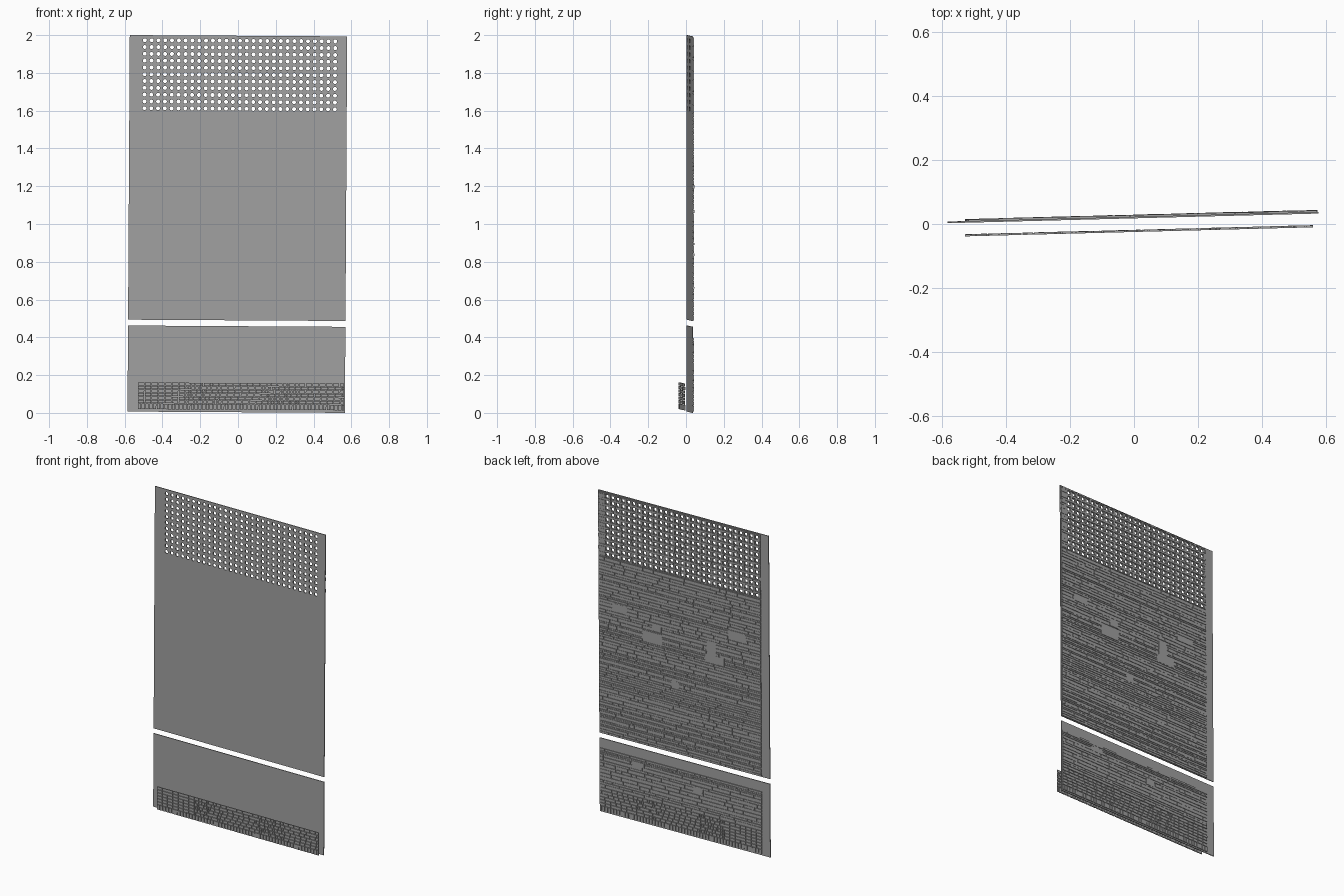
import bpy, bmesh, math, random

if "Cube" in bpy.data.objects:
    bpy.data.objects.remove(bpy.data.objects["Cube"])

random.seed(4)

grey = bpy.data.materials.new("plain_grey")
grey.diffuse_color = (0.36, 0.36, 0.36, 1)
grey.use_nodes = True
grey.node_tree.nodes["Principled BSDF"].inputs["Base Color"].default_value = grey.diffuse_color

L, R = -0.585, 0.566            # sheet edges
BL, BR = -0.53, 0.563           # cladding edges
PITCH, RAD = 0.036, 0.0105      # perforation grid
H0, Z0, COLS, ROWS = -0.523, 1.592, 29, 11


def place(u, d, w):
    """Sheet space (across, depth, up) to the slightly turned and skewed world."""
    return (u + 0.006 * w, 0.018 + 0.026 * u + d, w - 0.006 * u)


def finish(bm, name):
    for v in bm.verts:
        v.co = place(*v.co)
    bmesh.ops.recalc_face_normals(bm, faces=bm.faces[:])
    me = bpy.data.meshes.new(name)
    bm.to_mesh(me)
    bm.free()
    me.materials.append(grey)
    ob = bpy.data.objects.new(name, me)
    bpy.context.collection.objects.link(ob)


def box(bm, u0, u1, d0, d1, w0, w1):
    v = [bm.verts.new((u, d, w)) for u in (u0, u1) for d in (d0, d1) for w in (w0, w1)]
    for q in ((0, 1, 3, 2), (4, 6, 7, 5), (0, 4, 5, 1), (2, 3, 7, 6), (0, 2, 6, 4), (1, 5, 7, 3)):
        bm.faces.new([v[i] for i in q])


def sheet(name, w0, w1, holes):
    bm = bmesh.new()
    us, ws = [L, R], [w0, w1]
    if holes:
        us = [L] + [H0 + i * PITCH for i in range(COLS + 1)] + [R]
        ws = [w0] + [Z0 + j * PITCH for j in range(ROWS + 1)] + [w1]
    for i in range(len(us) - 1):
        for j in range(len(ws) - 1):
            a, b, c, e = us[i], us[i + 1], ws[j], ws[j + 1]
            corners = [(b, e), (a, e), (a, c), (b, c)]
            if holes and 0 < i < len(us) - 2 and 0 < j < len(ws) - 2:
                mu, mw = (a + b) / 2, (c + e) / 2
                for k in range(4):     # four pieces around a round hole
                    arc = [math.radians(45 + 90 * k + 30 * s) for s in (3, 2, 1, 0)]
                    pts = [corners[k], corners[(k + 1) % 4]]
                    pts += [(mu + RAD * math.cos(t), mw + RAD * math.sin(t)) for t in arc]
                    bm.faces.new([bm.verts.new((p, 0, q)) for p, q in pts])
            else:
                bm.faces.new([bm.verts.new((p, 0, q)) for p, q in corners])
    bmesh.ops.remove_doubles(bm, verts=bm.verts[:], dist=1e-5)
    ext = bmesh.ops.extrude_face_region(bm, geom=bm.faces[:], use_keep_orig=True)
    for v in ext["geom"]:
        if isinstance(v, bmesh.types.BMVert):
            v.co.y = 0.005
    finish(bm, name)


def courses(bm, w0, w1):
    """Rows of long blocks with uneven heights and lengths."""
    w = w0
    while w < w1 - 0.004:
        h = random.choice((0.010, 0.014, 0.018, 0.022))
        if w1 - w - h < 0.008:
            h = w1 - w
        u = BL
        while u < BR - 0.002:
            n = random.uniform(0.03, 0.14)
            if BR - u - n < 0.02:
                n = BR - u
            box(bm, u, u + n - 0.002, 0.005, random.uniform(0.009, 0.0112), w, w + h - 0.002)
            u += n
        w += h


def tile_grid(bm, w0, w1, d0, d1):
    """Upright tiles, narrower in two bands, with a taller bottom course."""
    levels = [w0, w0 + 0.032]
    n = 6
    levels += [levels[1] + (w1 - levels[1]) * (i + 1) / n for i in range(n)]
    for j in range(len(levels) - 1):
        u = BL
        while u < BR - 0.002:
            dense = -0.3 < u < -0.1 or 0.12 < u < 0.32
            s = random.choice((0.012, 0.02, 0.032)) if dense else 0.036
            if j == 0:
                s = 0.02
            if BR - u - s < 0.01:
                s = BR - u
            box(bm, u, u + s - 0.003, d0, d1 - random.uniform(0, 0.0015), levels[j], levels[j + 1] - 0.003)
            u += s


# Front sheets, the upper one perforated
sheet("upper_sheet", 0.49, 1.9965, True)
sheet("lower_sheet", 0.0035, 0.459, False)

# Upper cladding below the perforation
bm = bmesh.new()
courses(bm, 0.493, Z0 - 0.001)
courses(bm, Z0 + ROWS * PITCH, 1.993)
finish(bm, "upper_cladding")

# Cladding between the holes
bm = bmesh.new()
gap = PITCH / 2 - RAD - 0.0005
for j in range(ROWS + 1):
    w = Z0 + j * PITCH
    lo, hi = max(w - gap, Z0), min(w + gap, Z0 + ROWS * PITCH)
    u = BL
    while u < BR - 0.002:
        n = random.uniform(0.04, 0.16)
        if BR - u - n < 0.03:
            n = BR - u
        box(bm, u, u + n - 0.002, 0.005, random.uniform(0.009, 0.011), lo, hi - 0.001)
        u += n
    if j < ROWS:
        for i in range(COLS + 1):
            c = H0 + i * PITCH
            a = BL if i == 0 else c - gap
            b = BR if i == COLS else c + gap
            box(bm, a, b, 0.005, random.uniform(0.009, 0.011), w + gap, w + PITCH - gap - 0.001)
finish(bm, "perforated_cladding")

# Lower cladding: tiles at the foot, courses above
bm = bmesh.new()
tile_grid(bm, 0.012, 0.158, 0.005, 0.011)
courses(bm, 0.16, 0.40)
finish(bm, "lower_cladding")

# Larger plain plates scattered over the back
bm = bmesh.new()
for u, w, a, b in ((0.2, 1.17, 0.13, 0.07), (0.17, 1.24, 0.06, 0.05), (-0.2, 1.2, 0.06, 0.10),
                   (-0.22, 1.14, 0.13, 0.05), (-0.37, 1.33, 0.12, 0.04), (0.42, 1.3, 0.10, 0.04),
                   (0.05, 0.92, 0.05, 0.04), (0.3, 0.36, 0.08, 0.03), (-0.1, 0.3, 0.06, 0.04)):
    box(bm, u - a / 2, u + a / 2, 0.005, 0.0116, w - b / 2, w + b / 2)
finish(bm, "back_plates")

# Free-standing tile strip in front of the foot
bm = bmesh.new()
tile_grid(bm, 0.017, 0.161, -0.043, -0.036)
finish(bm, "front_tile_strip")
